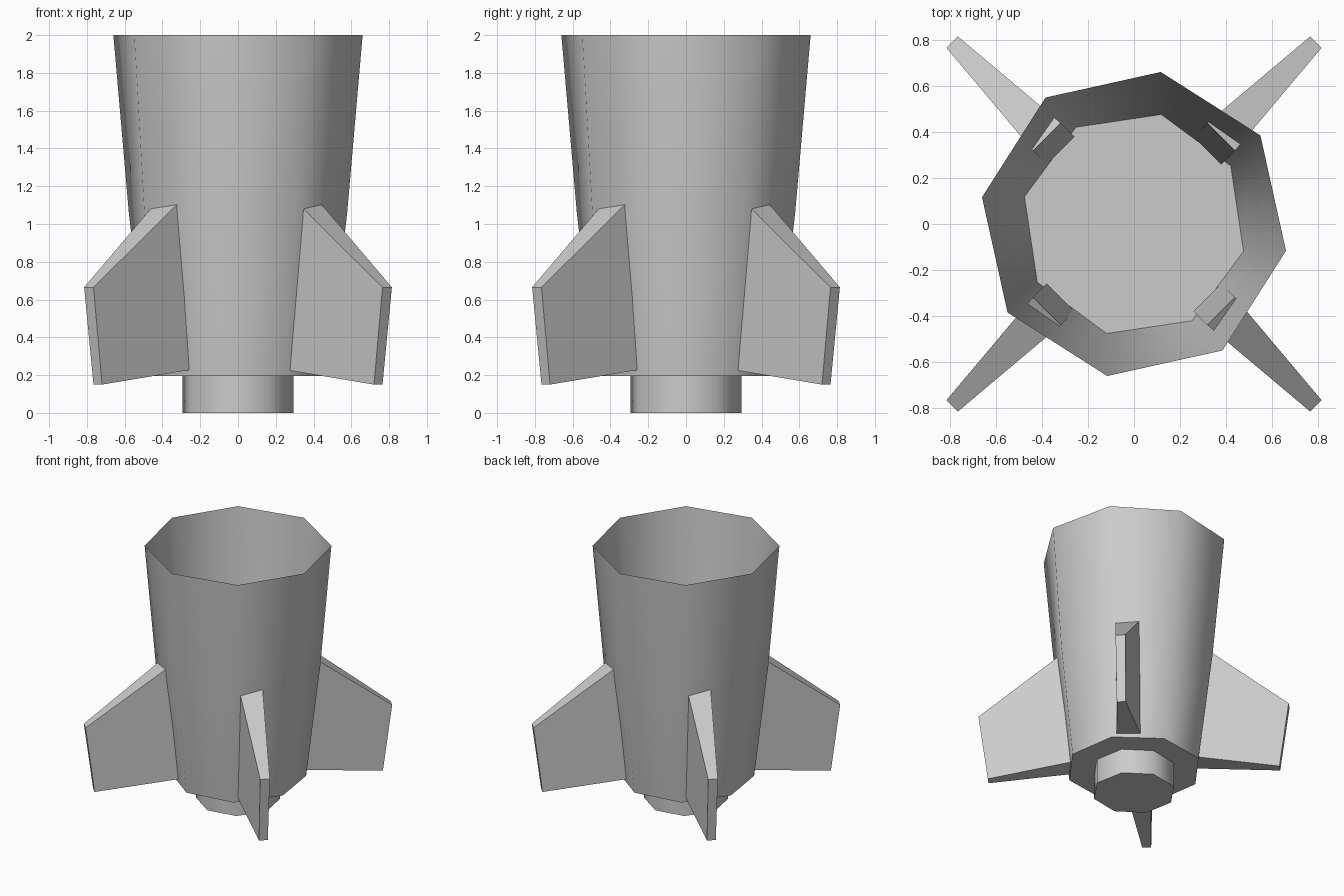
import bpy
import bmesh
from math import cos, sin, radians, pi

if "Cube" in bpy.data.objects:
    bpy.data.objects.remove(bpy.data.objects["Cube"])

SIDES = 8


def finish(name, bm, smooth=False):
    bmesh.ops.recalc_face_normals(bm, faces=bm.faces)
    mesh = bpy.data.meshes.new(name)
    bm.to_mesh(mesh)
    bm.free()
    obj = bpy.data.objects.new(name, mesh)
    bpy.context.collection.objects.link(obj)
    if smooth:
        bpy.ops.object.select_all(action='DESELECT')
        obj.select_set(True)
        bpy.context.view_layer.objects.active = obj
        bpy.ops.object.shade_smooth_by_angle(angle=radians(55))
    return obj


def tube(name, rings, cap_top):
    """Octagonal tube from (radius, z, start angle) rings, closed at the bottom."""
    bm = bmesh.new()
    loops = []
    for r, z, turn in rings:
        angles = [radians(turn) + 2 * pi * i / SIDES for i in range(SIDES)]
        loops.append([bm.verts.new((r * cos(a), r * sin(a), z)) for a in angles])
    for low, high in zip(loops, loops[1:]):
        for i in range(SIDES):
            j = (i + 1) % SIDES
            bm.faces.new((low[i], low[j], high[j], high[i]))
    bm.faces.new(loops[0][::-1])
    if cap_top:
        bm.faces.new(loops[-1])
    return finish(name, bm, smooth=True)


# Open-topped flared hull
tube("hull", [(0.49, 0.195, -14), (0.59, 1.05, -12), (0.67, 2.0, -10)], False)

# Exhaust nozzle under the hull
tube("nozzle", [(0.30, 0.0, -12), (0.30, 0.195, -12)], True)

# Tapered fin outline: (radial distance, z, half thickness)
FIN = [(0.45, 0.227, 0.085), (1.05, 0.15, 0.032),
       (1.117, 0.665, 0.035), (0.535, 1.108, 0.085)]


def fin(name, angle):
    bm = bmesh.new()
    c, s = cos(angle), sin(angle)
    left, right = [[bm.verts.new((r * c - k * t * s, r * s + k * t * c, z))
                    for r, z, t in FIN] for k in (1, -1)]
    bm.faces.new(left)
    bm.faces.new(right[::-1])
    for i in range(4):
        j = (i + 1) % 4
        bm.faces.new((left[i], right[i], right[j], left[j]))
    return finish(name, bm)


# Four diagonal fins
for n in range(4):
    fin(f"fin_{n + 1}", radians(45 + 90 * n))
